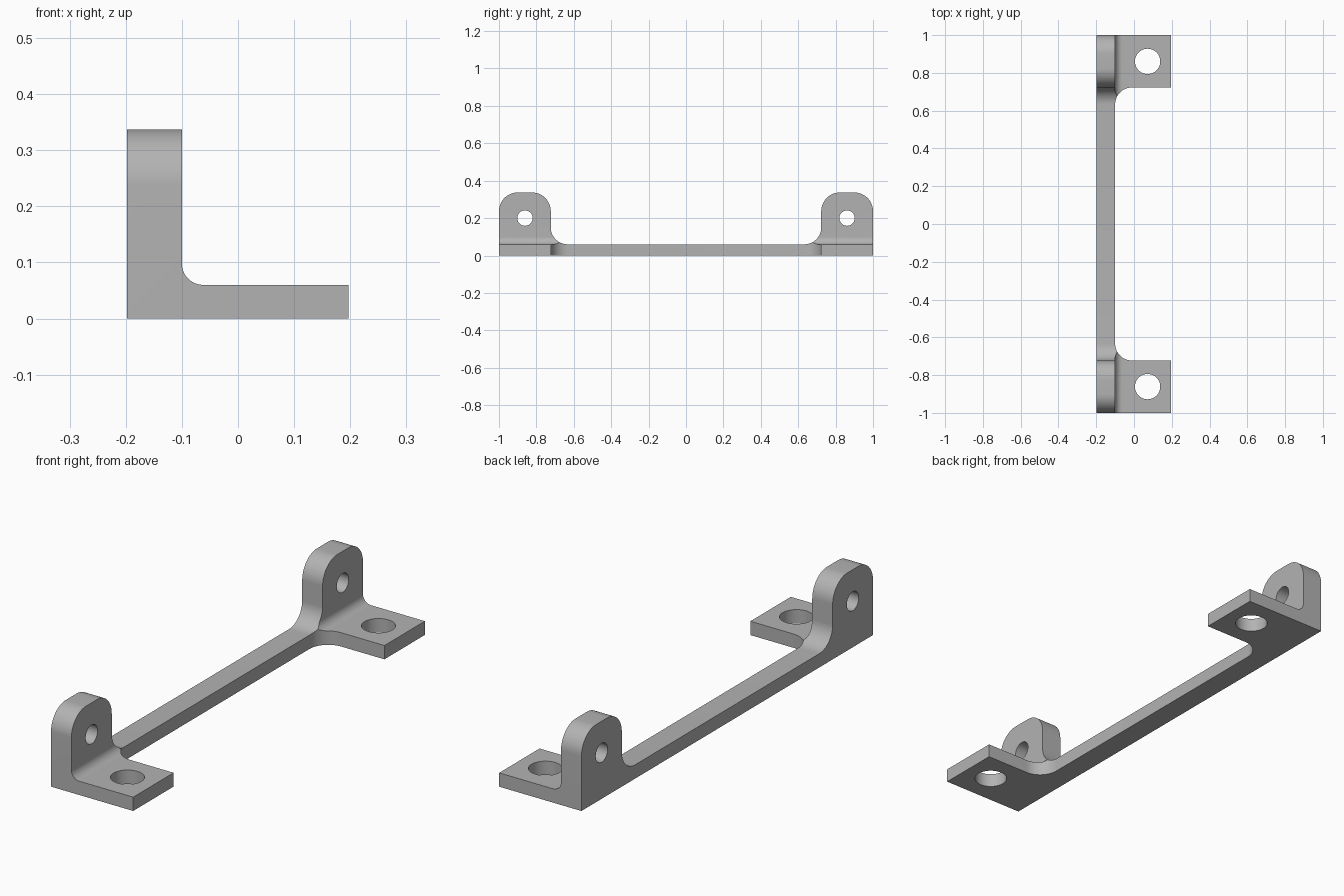
import bpy, bmesh
from math import cos, sin, radians
from mathutils import Vector

cube = bpy.data.objects.get("Cube")
if cube:
    bpy.data.objects.remove(cube, do_unlink=True)

grey = bpy.data.materials.new("plain grey")
grey.use_nodes = True
COLOUR = (0.45, 0.45, 0.45, 1)
grey.diffuse_color = COLOUR
grey.node_tree.nodes["Principled BSDF"].inputs["Base Color"].default_value = COLOUR

LEFT, WALL, RIGHT = -0.198, -0.1, 0.197   # x of wall back, wall face, foot end
FLOOR, TOP, INNER = 0.06, 0.337, 0.723    # foot thickness, tab top, tab inner y
HOLE_Y = 0.861


def arc(cx, cy, r, start, end, steps=16):
    angles = [radians(start + (end - start) * i / steps) for i in range(steps + 1)]
    return [(cx + r * cos(a), cy + r * sin(a)) for a in angles]


def mirrored(half, axis):
    """Close a half outline with its reflection across y = 0."""
    flip = [tuple(-v if i == axis else v for i, v in enumerate(p)) for p in half]
    return half + flip[::-1]


def prism(name, outline, place, low, high):
    """Extrude a flat outline; place(a, b, depth) gives the 3D point."""
    bm = bmesh.new()
    face = bm.faces.new([bm.verts.new(place(a, b, low)) for a, b in outline])
    new = bmesh.ops.extrude_face_region(bm, geom=[face])["geom"]
    shift = Vector(place(0, 0, high)) - Vector(place(0, 0, low))
    bmesh.ops.translate(bm, vec=shift,
                        verts=[g for g in new if isinstance(g, bmesh.types.BMVert)])
    bmesh.ops.recalc_face_normals(bm, faces=bm.faces)
    mesh = bpy.data.meshes.new(name)
    bm.to_mesh(mesh)
    bm.free()
    mesh.materials.append(grey)
    obj = bpy.data.objects.new(name, mesh)
    bpy.context.collection.objects.link(obj)
    return obj


def along_x(a, b, d): return (d, a, b)
def along_y(a, b, d): return (a, d, b)
def along_z(a, b, d): return (a, b, d)


def carve(body, tool, operation):
    tool.hide_render = True
    mod = body.modifiers.new(tool.name, 'BOOLEAN')
    mod.operation, mod.object, mod.solver = operation, tool, 'EXACT'
    bpy.context.view_layer.objects.active = body
    bpy.ops.object.modifier_apply(modifier=mod.name)
    bpy.data.objects.remove(tool, do_unlink=True)


# L-shaped section with a rounded inside corner
r = 0.038
section = [(LEFT, 0), (RIGHT, 0), (RIGHT, FLOOR)]
section += arc(WALL + r, FLOOR + r, r, 270, 180) + [(WALL, 0.5), (LEFT, 0.5)]
bracket = prism("bracket", section, along_y, -1.1, 1.1)

# Plan: narrow bar widening through fillets into two feet
r = 0.09
plan = arc(WALL + r, INNER - r, r, 180, 90) + [(0.3, INNER), (0.3, 1.2), (-0.3, 1.2)]
carve(bracket, prism("plan_outline", mirrored(plan, 1), along_z, -0.2, 0.6), 'INTERSECT')

# Side: low bar rising through fillets into two round-cornered tabs
t = 0.1
side = arc(INNER - r, FLOOR + r, r, -90, 0) + arc(INNER + t, TOP - t, t, 180, 90)
side += arc(1 - t, TOP - t, t, 90, 0) + [(1, -0.1)]
carve(bracket, prism("side_outline", mirrored(side, 0), along_x, -0.4, 0.4), 'INTERSECT')

# Screw holes through each foot and each tab
for s in (-1, 1):
    foot = arc(0.072, s * HOLE_Y, 0.067, 0, 360, 48)[:-1]
    carve(bracket, prism("foot_hole", foot, along_z, -0.1, 0.2), 'DIFFERENCE')
    tab = arc(s * HOLE_Y, 0.2, 0.041, 0, 360, 40)[:-1]
    carve(bracket, prism("tab_hole", tab, along_x, -0.3, 0), 'DIFFERENCE')

bpy.ops.object.select_all(action='DESELECT')
bracket.select_set(True)
bpy.context.view_layer.objects.active = bracket
bpy.ops.object.shade_smooth_by_angle(angle=radians(30))
